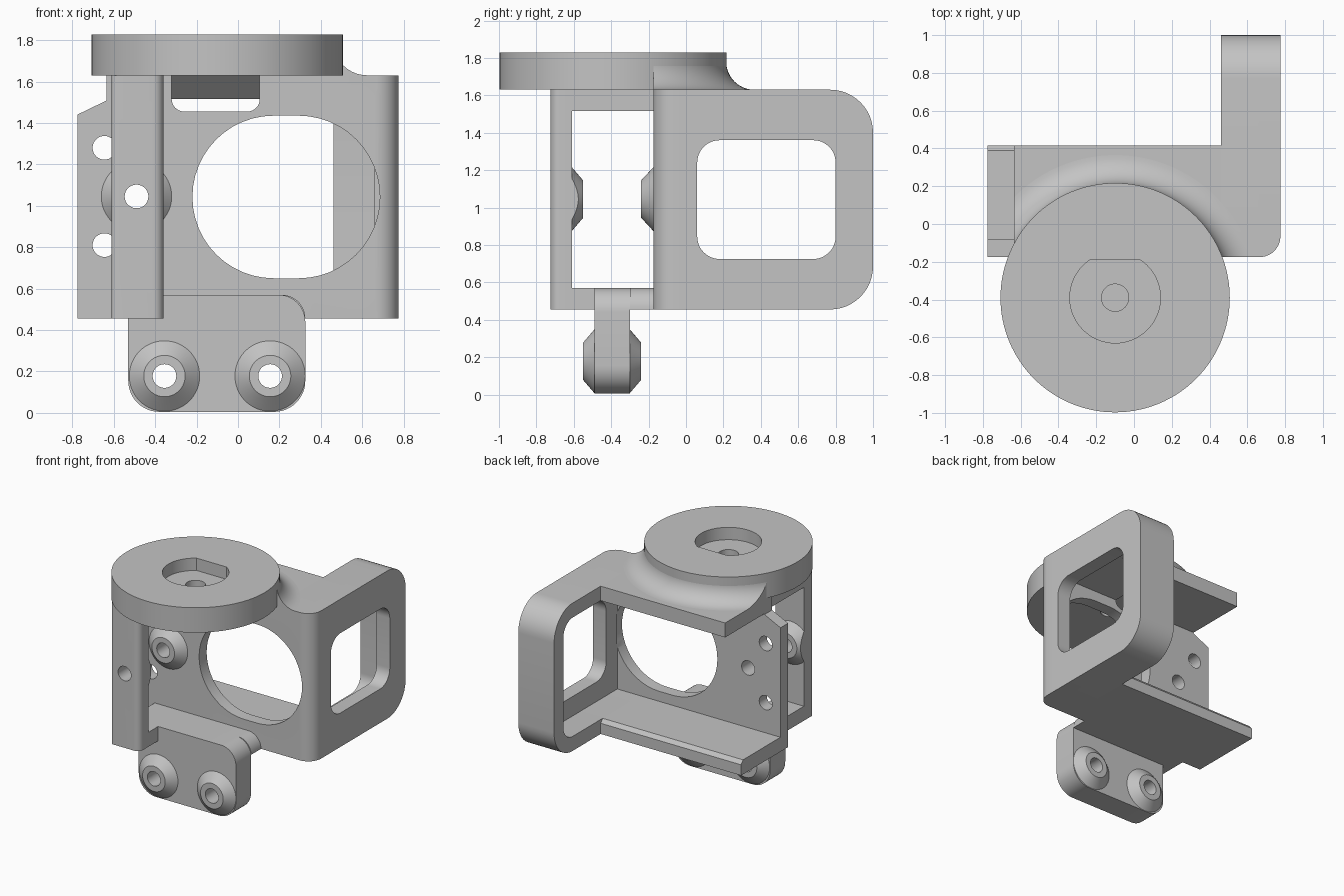
import bpy, bmesh, math
from mathutils import Vector

if "Cube" in bpy.data.objects:
    bpy.data.objects.remove(bpy.data.objects["Cube"], do_unlink=True)

grey = bpy.data.materials.new("plain_grey")
grey.use_nodes = True
grey.diffuse_color = (0.55, 0.55, 0.55, 1)
grey.node_tree.nodes["Principled BSDF"].inputs["Base Color"].default_value = (0.55, 0.55, 0.55, 1)


def rounded(corners, steps=12):
    """Outline from (a, b, radius) corners."""
    out = []
    for i, (a, b, r) in enumerate(corners):
        p = Vector((a, b))
        if r == 0:
            out.append(p)
            continue
        u = (Vector(corners[i - 1][:2]) - p).normalized()
        v = (Vector(corners[(i + 1) % len(corners)][:2]) - p).normalized()
        half = u.angle(v) / 2
        c = p + (u + v).normalized() * r / math.sin(half)
        s, e = p + u * r / math.tan(half) - c, p + v * r / math.tan(half) - c
        start = math.atan2(s.y, s.x)
        sweep = (math.atan2(e.y, e.x) - start + math.pi) % math.tau - math.pi
        for k in range(steps + 1):
            t = start + sweep * k / steps
            out.append(c + Vector((math.cos(t), math.sin(t))) * r)
    return out


def rect(a0, a1, b0, b1, r=0):
    return rounded([(a0, b0, r), (a1, b0, r), (a1, b1, r), (a0, b1, r)])


def circle(a, b, r, n=64):
    return [Vector((a + r * math.cos(math.tau * i / n), b + r * math.sin(math.tau * i / n)))
            for i in range(n)]


def loft(name, axis, sections):
    """Solid through (height, outline) sections along an axis."""
    place = {"x": lambda p, h: (h, p.x, p.y),
             "y": lambda p, h: (p.x, h, p.y),
             "z": lambda p, h: (p.x, p.y, h)}[axis]
    bm = bmesh.new()
    rings = [[bm.verts.new(place(p, h)) for p in pts] for h, pts in sections]
    for low, high in zip(rings, rings[1:]):
        for i in range(len(low)):
            j = (i + 1) % len(low)
            bm.faces.new((low[i], low[j], high[j], high[i]))
    bm.faces.new(rings[0])
    bm.faces.new(rings[-1])
    bmesh.ops.recalc_face_normals(bm, faces=bm.faces[:])
    mesh = bpy.data.meshes.new(name)
    bm.to_mesh(mesh)
    bm.free()
    mesh.materials.append(grey)
    ob = bpy.data.objects.new(name, mesh)
    bpy.context.collection.objects.link(ob)
    parts.append(ob)
    return ob


def prism(name, axis, lo, hi, pts):
    return loft(name, axis, [(lo, pts), (hi, pts)])


def combine(ob, tool, operation="DIFFERENCE"):
    """Apply a boolean and discard the tool."""
    mod = ob.modifiers.new("cut", "BOOLEAN")
    mod.operation, mod.object, mod.solver = operation, tool, "EXACT"
    graph = bpy.context.evaluated_depsgraph_get()
    mesh = bpy.data.meshes.new_from_object(ob.evaluated_get(graph))
    ob.modifiers.clear()
    ob.data = mesh
    parts.remove(tool)
    bpy.data.objects.remove(tool, do_unlink=True)


def bore(ob, x, z, r=0.057):
    combine(ob, prism("bore", "y", -1.5, 1.5, circle(x, z, r)))


def boss(name, x, z, base, tip):
    ob = loft(name, "y", [(base, circle(x, z, 0.17)), (tip, circle(x, z, 0.1))])
    bore(ob, x, z)
    return ob


parts = []
LOW, FLOOR, CEIL, TOP = 0.455, 0.57, 1.515, 1.63
FRONT, BACK = -0.175, -0.08
PIN = (-0.49, 1.045)

# Front wall with rounded outer corner
wall = prism("front_wall", "z", LOW, TOP, rounded([
    (-0.775, FRONT, 0), (0.775, FRONT, 0.11), (0.775, 0, 0),
    (0.66, 0, 0), (0.66, BACK, 0), (-0.775, BACK, 0)]))
combine(wall, prism("lens_cut", "y", -0.4, BACK + 0.005, rect(-0.22, 0.685, 0.65, 1.435, 0.392)))
combine(wall, prism("slot_cut", "y", -0.4, 0.2, rect(-0.32, 0.105, 1.455, 1.8, 0.06)))
combine(wall, prism("corner_cut", "y", -0.4, 0.2, rounded([
    (-0.9, 1.38, 0), (-0.635, 1.508, 0), (-0.635, 1.8, 0), (-0.9, 1.8, 0)])))
for x, z in ((-0.645, 1.28), (-0.645, 0.81), PIN):
    bore(wall, x, z)

# Top and bottom plates
top = prism("top_plate", "x", -0.635, 0.46, rect(BACK, 0.415, CEIL, TOP))
wedge = prism("wedge", "x", -0.32, 0.105, rounded([
    (-0.2, 1.4, 0), (0.06, 1.5, 0), (BACK, 1.629, 0), (-0.2, 1.629, 0)]))
combine(top, wedge)
prism("bottom_plate", "x", -0.775, 0.46, rounded([
    (BACK, LOW, 0), (0.415, LOW, 0), (0.415, FLOOR - 0.03, 0),
    (0.39, FLOOR, 0), (BACK, FLOOR, 0)]))

# Side plate with window and deep rim
outline = rounded([(0, LOW, 0), (1, LOW, 0.23), (1, TOP, 0.23), (0, TOP, 0)])
side = prism("side_plate", "x", 0.66, 0.775, outline)
combine(side, prism("window_cut", "x", 0.5, 1, rect(0.06, 0.8, 0.725, 1.36, 0.12)))
rim = prism("side_rim", "x", 0.46, 0.66, rounded([
    (BACK, LOW, 0), (1, LOW, 0.23), (1, TOP, 0.23), (BACK, TOP, 0)]))
combine(rim, prism("rim_cut", "x", 0.3, 0.8, rounded([
    (-0.3, FLOOR, 0), (0.885, FLOOR, 0.12), (0.885, CEIL, 0.12), (-0.3, CEIL, 0)])))

# Front column and the feet joining it to the wall
column = prism("column", "z", LOW, TOP, rounded([
    (-0.61, -0.725, 0.02), (-0.36, -0.725, 0.05), (-0.36, -0.61, 0), (-0.61, -0.61, 0)]))
bore(column, *PIN)
for name, lo, hi in (("column_foot", LOW, FLOOR), ("column_head", CEIL, TOP)):
    prism(name, "z", lo, hi, rect(-0.61, -0.36, -0.61, FRONT))
column_boss = boss("column_boss", *PIN, -0.61, -0.55)
combine(column_boss, prism("trim", "x", -0.61, -0.36, rect(-1, 0, 0.5, 1.5)), "INTERSECT")
boss("wall_boss", *PIN, FRONT, -0.24)

# Lower lug with double-sided bosses
lug = prism("lug", "y", -0.49, -0.30, rounded([
    (-0.53, 0.005, 0.15), (0.325, 0.005, 0.15), (0.325, FLOOR, 0.13), (-0.53, FLOOR, 0)]))
prism("lug_shelf", "y", -0.30, FRONT, rounded([
    (-0.53, LOW, 0), (0.325, LOW, 0), (0.325, FLOOR, 0.114), (-0.53, FLOOR, 0)]))
for side_name, x in (("right", -0.355), ("left", 0.155)):
    bore(lug, x, 0.178, 0.06)
    boss(side_name + "_front_boss", x, 0.178, -0.49, -0.55)
    boss(side_name + "_back_boss", x, 0.178, -0.30, -0.24)

# Round mount disc with keyed recess and centre hole
CX, CY, R = -0.1, -0.39, 0.607
disc = prism("mount_disc", "z", TOP, 1.828, circle(CX, CY, R, 128))
key = [Vector((p.x, min(p.y, -0.19))) for p in circle(CX, CY, 0.24)]
combine(disc, prism("key_cut", "z", 1.73, 2, key))
combine(disc, prism("centre_cut", "z", 1.5, 2, circle(CX, CY, 0.072)))

# Concave flare blending disc into the top plate
F = 0.15
flare = loft("disc_flare", "z", [
    (TOP + F - F * math.cos(t), circle(CX, CY, R + F - F * math.sin(t) - 0.002, 128))
    for t in [math.pi / 2 * k / 12 for k in range(13)]])
combine(flare, prism("flare_trim", "z", 1.5, 2, rect(-0.635, 0.77, FRONT, 0.41)), "INTERSECT")

# Smooth curved faces, keep edges sharp
bpy.ops.object.select_all(action="DESELECT")
for ob in parts:
    ob.select_set(True)
bpy.context.view_layer.objects.active = parts[0]
bpy.ops.object.shade_smooth_by_angle(angle=math.radians(30))
